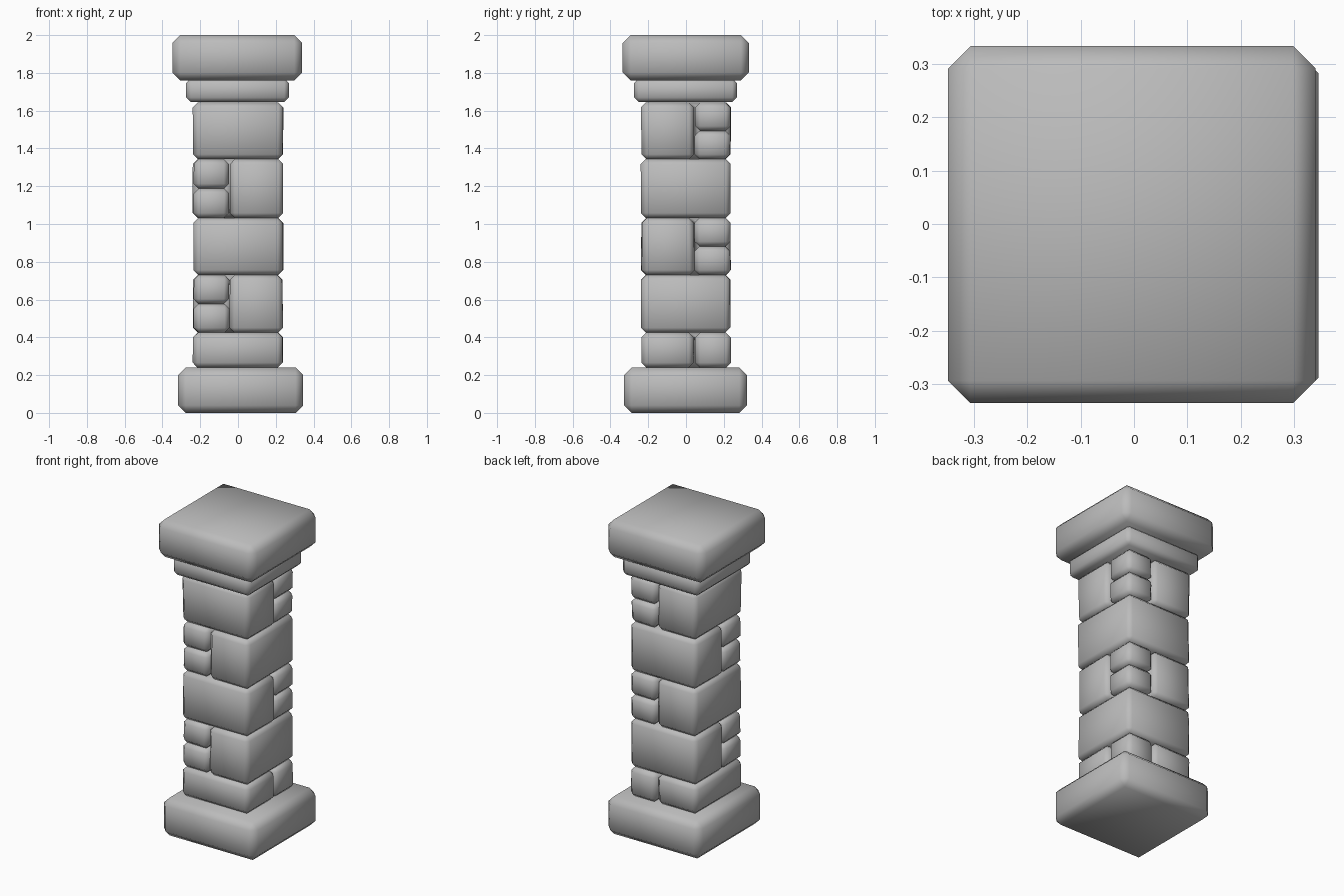
import bpy
import bmesh
import random
from mathutils import Vector

random.seed(4)
cube = bpy.data.objects.get("Cube")
if cube:
    bpy.data.objects.remove(cube, do_unlink=True)

stone = bpy.data.materials.new("grey_stone")
stone.use_nodes = True
COLOUR = (0.5, 0.5, 0.5, 1)
stone.diffuse_color = COLOUR
stone.node_tree.nodes["Principled BSDF"].inputs["Base Color"].default_value = COLOUR


def stone_prism(name, outline, z0, z1, bevel, jitter=0.0):
    """Extrude a plan outline, nudge its corners and chamfer every edge."""
    bm = bmesh.new()
    face = bm.faces.new([bm.verts.new((x, y, z0)) for x, y in outline])
    top = bmesh.ops.extrude_face_region(bm, geom=[face])["geom"]
    for v in top:
        if isinstance(v, bmesh.types.BMVert):
            v.co.z = z1
    for v in bm.verts:
        v.co += Vector((random.uniform(-jitter, jitter), random.uniform(-jitter, jitter), 0))
    bmesh.ops.recalc_face_normals(bm, faces=bm.faces)
    bmesh.ops.bevel(bm, geom=list(bm.edges), offset=bevel, segments=1,
                    affect='EDGES', clamp_overlap=True)
    bmesh.ops.recalc_face_normals(bm, faces=bm.faces)
    for f in bm.faces:
        f.smooth = True
    mesh = bpy.data.meshes.new(name)
    bm.to_mesh(mesh)
    bm.free()
    mesh.materials.append(stone)
    obj = bpy.data.objects.new(name, mesh)
    bpy.context.collection.objects.link(obj)
    return obj


def rect(x0, x1, y0, y1):
    return [(x0, y0), (x1, y0), (x1, y1), (x0, y1)]


# Base slab, neck slab and cap slab
stone_prism("base_slab", rect(-0.317, 0.345, -0.328, 0.322), 0, 0.24, 0.04)
stone_prism("neck_slab", rect(-0.275, 0.27, -0.275, 0.27), 1.645, 1.77, 0.025)
stone_prism("cap_slab", rect(-0.348, 0.34, -0.335, 0.333), 1.76, 2, 0.042)

# Courses: a notched block with small stones in one corner, alternating corners
R, N = 0.237, 0.043
courses = [(0.24, 0.425), (0.425, 0.73), (0.73, 1.032), (1.032, 1.343), (1.343, 1.642)]
for i, (z0, z1) in enumerate(courses):
    s = 1 if i % 2 == 0 else -1
    notched = [(-R, -R), (R, -R), (R, N), (N, N), (N, R), (-R, R)]
    stone_prism(f"course_block_{i + 1}", [(s * x, s * y) for x, y in notched],
                z0, z1, 0.026, 0.004)
    count = 1 if i == 0 else 2
    step = (z1 - z0) / count
    for k in range(count):
        corner = rect(0.047, 0.235, 0.047, 0.235)
        stone_prism(f"corner_stone_{i + 1}_{k + 1}", [(s * x, s * y) for x, y in corner],
                    z0 + k * step, z0 + (k + 1) * step, 0.026, 0.003)
